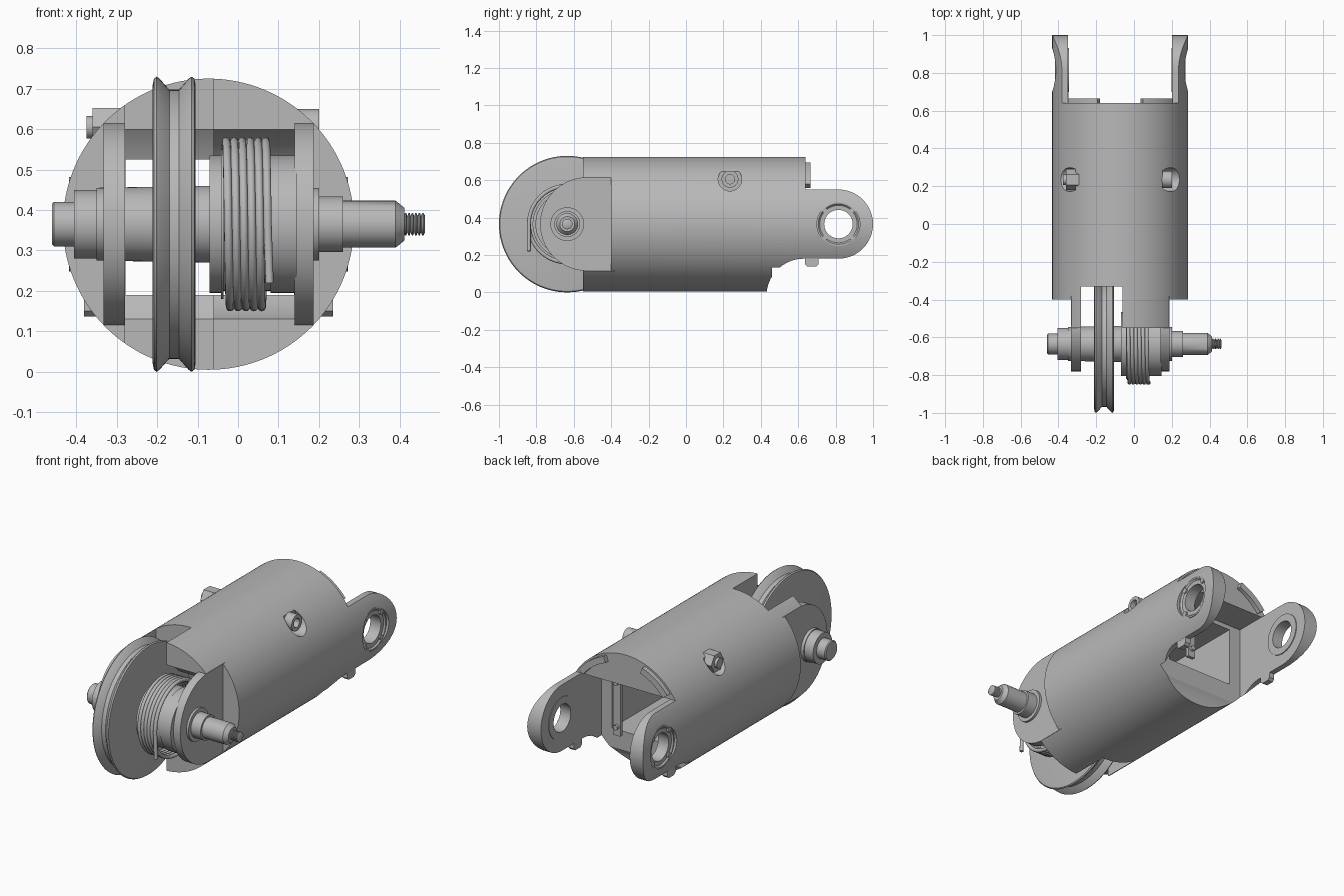
import bpy, bmesh, math
from mathutils import Vector, Matrix

cube = bpy.data.objects.get("Cube")
if cube:
    bpy.data.objects.remove(cube, do_unlink=True)

grey = bpy.data.materials.new("machined grey")
grey.use_nodes = True
COLOUR = (0.48, 0.48, 0.48, 1)
grey.diffuse_color = COLOUR
grey.node_tree.nodes["Principled BSDF"].inputs["Base Color"].default_value = COLOUR

CX, CZ, R = -0.073, 0.365, 0.36       # barrel axis and radius
AXLE = (-0.635, CZ)                   # axle position in y, z
EAR = (0.815, CZ)                     # rear pin position in y, z


def finish(name, bm):
    bmesh.ops.recalc_face_normals(bm, faces=bm.faces)
    mesh = bpy.data.meshes.new(name)
    bm.to_mesh(mesh)
    bm.free()
    mesh.materials.append(grey)
    ob = bpy.data.objects.new(name, mesh)
    bpy.context.collection.objects.link(ob)
    return ob


def smooth(ob):
    bpy.ops.object.select_all(action='DESELECT')
    ob.select_set(True)
    bpy.context.view_layer.objects.active = ob
    bpy.ops.object.shade_smooth_by_angle(angle=math.radians(30))
    return ob


def prism(name, points, x0, x1):
    """Extrude a y-z outline along x."""
    bm = bmesh.new()
    face = bm.faces.new([bm.verts.new((x0, y, z)) for y, z in points])
    geom = bmesh.ops.extrude_face_region(bm, geom=[face])["geom"]
    verts = [v for v in geom if isinstance(v, bmesh.types.BMVert)]
    bmesh.ops.translate(bm, verts=verts, vec=(x1 - x0, 0, 0))
    return finish(name, bm)


def box(name, x, y, z):
    return prism(name, [(y[0], z[0]), (y[1], z[0]), (y[1], z[1]), (y[0], z[1])], *x)


def lathe(name, profile, centre, sides=64, tube=False):
    """Spin (x, radius) points about an axis parallel to x."""
    bm = bmesh.new()
    rings = []
    for x, r in profile:
        angles = [math.tau * i / sides for i in range(sides)]
        rings.append([bm.verts.new((x, centre[0] + r * math.cos(a), centre[1] + r * math.sin(a)))
                      for a in angles])
    pairs = list(zip(rings, rings[1:]))
    if tube:
        pairs.append((rings[-1], rings[0]))
    else:
        bm.faces.new(rings[0])
        bm.faces.new(rings[-1])
    for a, b in pairs:
        for i in range(sides):
            j = (i + 1) % sides
            bm.faces.new((a[i], a[j], b[j], b[i]))
    return finish(name, bm)


def rod(name, x0, x1, r, centre, sides=64):
    return lathe(name, [(x0, r), (x1, r)], centre, sides)


def arc(centre, r, start, end, n=24):
    angles = [math.radians(start + (end - start) * i / n) for i in range(n + 1)]
    return [(centre[0] + r * math.cos(a), centre[1] + r * math.sin(a)) for a in angles]


def boolean(ob, cutter, operation='DIFFERENCE'):
    mod = ob.modifiers.new("cut", 'BOOLEAN')
    mod.operation, mod.solver, mod.object = operation, 'EXACT', cutter
    bpy.context.view_layer.objects.active = ob
    bpy.ops.object.modifier_apply(modifier=mod.name)
    bpy.data.objects.remove(cutter, do_unlink=True)


# Barrel: round bar trimmed to the side outline, including the rear fork
bm = bmesh.new()
bmesh.ops.create_cone(bm, cap_ends=True, segments=128, radius1=R, radius2=R, depth=2.4,
                      matrix=Matrix.Translation((CX, 0, CZ)) @ Matrix.Rotation(math.pi / 2, 4, 'X'))
barrel = finish("barrel", bm)
outline = [(-0.55, -0.1), (0.43, -0.1)] + arc((0.63, -0.02), 0.2, 180, 90, 16)
outline += arc(EAR, 0.185, -90, 90) + [(0.64, 0.55), (0.64, 0.9), (-0.55, 0.9)]
boolean(barrel, prism("outline", outline, -1, 1), 'INTERSECT')

# Front flats, wheel slot, spring pocket, through tunnel and fork gap
for x in ((-0.6, -0.333), (0.187, 0.6)):
    boolean(barrel, box("flat", x, (-1, -0.4), (-0.2, 1)))
boolean(barrel, box("slot", (-0.28, -0.06), (-1, -0.33), (-0.2, 1)))
boolean(barrel, rod("slot_end", -0.279, -0.061, 0.385, AXLE))
boolean(barrel, rod("pocket", -0.07, 0.14, 0.25, AXLE))
boolean(barrel, box("tunnel", (-0.278, 0.138), (-1, 0.6), (0.19, 0.525)))
boolean(barrel, box("fork_gap", (-0.35, 0.202), (0.46, 1.2), (-0.2, 0.55)))

# Cross screw recesses and rear pin holes
SCREW = (0.235, 0.605)
for x0, x1 in ((0.15, 0.5), (-0.6, -0.31)):
    boolean(barrel, rod("recess", x0, x1, 0.063, SCREW, 40))
boolean(barrel, rod("pin_hole", -0.7, 0.6, 0.115, EAR))
smooth(barrel)

# Cross screw with hexagon nut and socket head
smooth(lathe("cross_screw_head", [(0.14, 0.045), (0.2, 0.045), (0.2, 0.025), (0.17, 0.025)], SCREW, 32))
rod("cross_screw_nut", -0.36, -0.29, 0.055, SCREW, 6)
smooth(rod("cross_screw_tip", -0.375, -0.3, 0.028, SCREW, 24))

# Mirrored fork parts: bushings, lower lugs and curved end lips
for side, label in ((-1, "right"), (1, "left")):
    a, b = CX + side * 0.272, CX + side * 0.345
    smooth(lathe(label + "_bushing", [(a, 0.076), (a, 0.117), (b, 0.117), (b, 0.108),
                                      (b - side * 0.008, 0.1), (b - side * 0.008, 0.076)], EAR, tube=True))
    for i in range(4):
        ang = math.pi / 4 + i * math.pi / 2
        y, z = EAR[0] + 0.1 * math.cos(ang), EAR[1] + 0.1 * math.sin(ang)
        rod(label + "_bushing_lug", min(b, b - side * 0.02), max(b, b - side * 0.02), 0.014, (y, z), 12)
    xs = sorted((CX + side * 0.275, CX + side * 0.308))
    lug = [(0.635, 0.25), (0.635, 0.15), (0.65, 0.137), (0.695, 0.137), (0.708, 0.15), (0.708, 0.25)]
    prism(label + "_fork_lug", lug, *xs)

    bm = bmesh.new()
    ring = arc((0, 0), 0.35, 20, 52, 14) + arc((0, 0), 0.315, 52, 20, 14)
    face = bm.faces.new([bm.verts.new((CX + side * z, 0.62, CZ + y)) for y, z in ring])
    geom = bmesh.ops.extrude_face_region(bm, geom=[face])["geom"]
    bmesh.ops.translate(bm, verts=[v for v in geom if isinstance(v, bmesh.types.BMVert)], vec=(0, 0.045, 0))
    smooth(finish(label + "_end_lip", bm))

# Front cheeks carrying the axle
cheek = [(-0.38, 0.115)] + arc((-0.53, CZ), 0.25, -90, -270, 40) + [(-0.38, 0.615)]
for label, x0, x1 in (("right", -0.333, -0.28), ("left", 0.14, 0.187)):
    smooth(prism(label + "_cheek", cheek, x0, x1))

# Grooved wheel
half = [(0.053, 0.345), (0.05, 0.36), (0.043, 0.365), (0.036, 0.36), (0.012, 0.333)]
WX = -0.158
groove = [(WX - dx, r) for dx, r in half] + [(WX + dx, r) for dx, r in reversed(half)]
smooth(lathe("grooved_wheel", groove, AXLE, 96))

# Stepped axle
steps = [(-0.46, 0.05, 0.055), (-0.405, 0.055, 0.055), (-0.35, 0.085, 0.085), (-0.07, 0.09, 0.095),
         (0.2, 0.09, 0.09), (0.26, 0.069, 0.069), (0.39, 0.058, 0.058), (0.412, 0.058, 0.04)]
profile = [(-0.46, 0.03), (-0.46, 0.05), (-0.455, 0.055)]
for (x0, _, _), (x1, r0, r1) in zip(steps[1:], steps[2:]):
    if len(profile) == 3:
        profile += [(x0, 0.055)]
    profile += [(x0, r0), (x1, r1)]
smooth(lathe("stepped_axle", profile, AXLE, 48))
thread = [(0.4, 0.024)]
for i in range(6):
    x = 0.41 + i * 0.0085
    thread += [(x, 0.02), (x + 0.003, 0.028), (x + 0.006, 0.028)]
smooth(lathe("axle_thread", thread + [(0.463, 0.02)], AXLE, 24))

# Spring drum and coil spring
smooth(lathe("spring_drum", [(-0.07, 0.17), (-0.042, 0.17), (-0.042, 0.185), (-0.036, 0.185),
                             (-0.036, 0.165), (0.08, 0.165), (0.08, 0.17), (0.145, 0.17)], AXLE))
TURNS, STEPS = 5.5, 40
coil = []
for i in range(int(TURNS * STEPS) + 1):
    t = i / STEPS
    a = math.tau * t
    coil.append(Vector((-0.034 + 0.0195 * t, AXLE[0] + 0.205 * math.cos(a), CZ + 0.205 * math.sin(a))))
coil.append(Vector((0.078, AXLE[0] - 0.205, 0.22)))
curve = bpy.data.curves.new("coil_spring", 'CURVE')
curve.dimensions = '3D'
curve.bevel_depth = 0.0105
curve.bevel_resolution = 3
curve.use_fill_caps = True
spline = curve.splines.new('POLY')
spline.points.add(len(coil) - 1)
for point, co in zip(spline.points, coil):
    point.co = (*co, 1)
curve.materials.append(grey)
spring = bpy.data.objects.new("coil_spring", curve)
bpy.context.collection.objects.link(spring)

# Strap inside the fork, with two screw heads
box("inner_strap", (0.03, 0.075), (0.52, 0.54), (0.2, 0.56))
for z in (0.25, 0.5):
    bm = bmesh.new()
    bmesh.ops.create_cone(bm, cap_ends=True, segments=20, radius1=0.014, radius2=0.014, depth=0.02,
                          matrix=Matrix.Translation((0.052, 0.545, z)) @ Matrix.Rotation(math.pi / 2, 4, 'X'))
    smooth(finish("strap_screw", bm))
